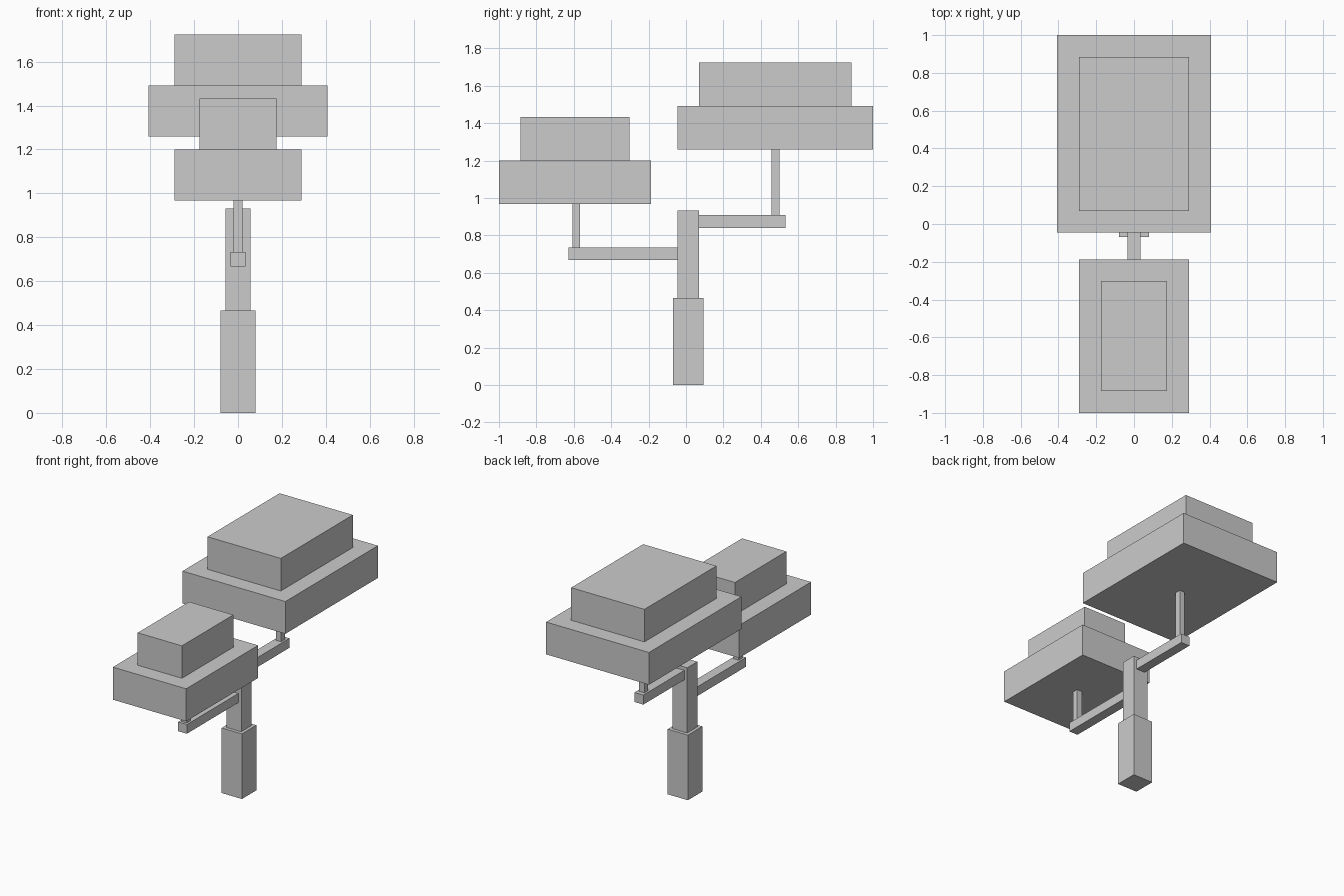
import bpy
import bmesh

if "Cube" in bpy.data.objects:
    bpy.data.objects.remove(bpy.data.objects["Cube"])


def box(name, half_width, y0, y1, z0, z1):
    """Box centred on x = 0, spanning the given y and z ranges."""
    bm = bmesh.new()
    bmesh.ops.create_cube(bm, size=1)
    bmesh.ops.scale(bm, vec=(2 * half_width, y1 - y0, z1 - z0), verts=bm.verts)
    mesh = bpy.data.meshes.new(name)
    bm.to_mesh(mesh)
    bm.free()
    obj = bpy.data.objects.new(name, mesh)
    obj.location = (0, (y0 + y1) / 2, (z0 + z1) / 2)
    bpy.context.collection.objects.link(obj)
    return obj


# Two-step trunk
box("lower_trunk", 0.08, -0.07, 0.093, 0, 0.466)
box("upper_trunk", 0.058, -0.046, 0.069, 0.466, 0.932)

# Front bough: branch, twig and two-tier foliage
box("front_branch", 0.035, -0.628, -0.046, 0.668, 0.734)
box("front_twig", 0.021, -0.608, -0.566, 0.734, 0.967)
box("front_lower_foliage", 0.29, -1.0, -0.187, 0.967, 1.2)
box("front_upper_foliage", 0.175, -0.884, -0.303, 1.2, 1.432)

# Back bough: higher and larger
box("back_branch", 0.035, 0.069, 0.532, 0.84, 0.908)
box("back_twig", 0.021, 0.457, 0.5, 0.908, 1.26)
box("back_lower_foliage", 0.407, -0.046, 1.0, 1.26, 1.491)
box("back_upper_foliage", 0.29, 0.07, 0.884, 1.491, 1.724)
